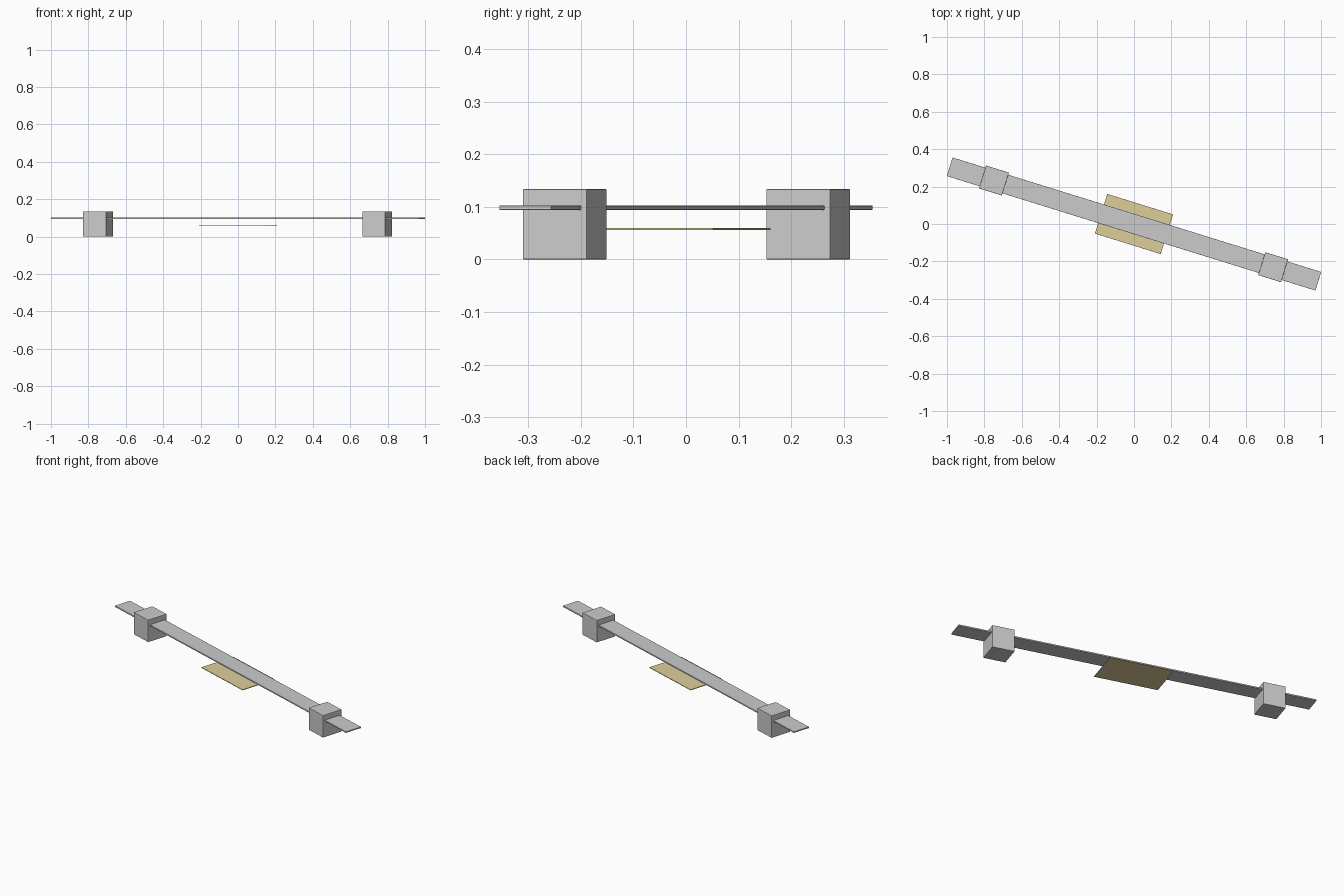
import bpy, math
from mathutils import Matrix

if "Cube" in bpy.data.objects:
    bpy.data.objects.remove(bpy.data.objects["Cube"])

TURN = Matrix.Rotation(math.radians(-17.25), 4, 'Z')


def box(name, size, x, z, bevel):
    """Box centred at local x along the turned axis, with a small edge bevel."""
    bpy.ops.mesh.primitive_cube_add(size=1)
    ob = bpy.context.object
    ob.name = name
    ob.data.transform(Matrix.Diagonal((*size, 1)))
    ob.matrix_world = TURN @ Matrix.Translation((x, 0, z))
    mod = ob.modifiers.new("edge", 'BEVEL')
    mod.width = bevel
    mod.segments = 2
    return ob


# long flat bar
box("bar", (2.064, 0.104, 0.008), 0, 0.0985, 0.001)

# clamp blocks on both ends
for side, x in (("left", -0.784), ("right", 0.779)):
    box(side + "_block", (0.128, 0.128, 0.134), x, 0.067, 0.002)

# thin yellow plate under the middle
plate = box("plate", (0.368, 0.222, 0.004), 0, 0.058, 0.0005)
mat = bpy.data.materials.new("pale_yellow")
mat.diffuse_color = (0.72, 0.62, 0.32, 1)
mat.use_nodes = True
mat.node_tree.nodes["Principled BSDF"].inputs["Base Color"].default_value = mat.diffuse_color
plate.data.materials.append(mat)
